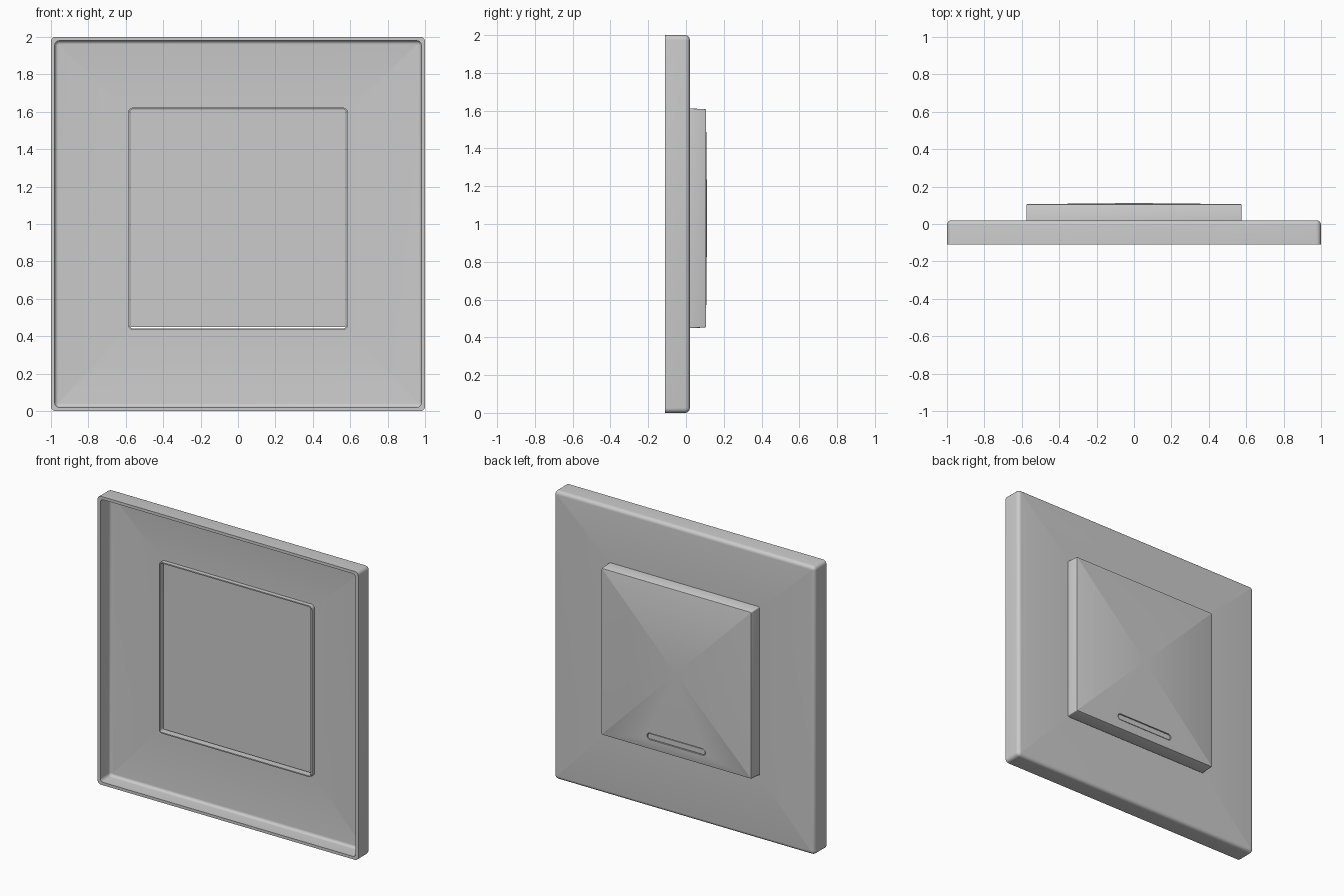
import bpy, bmesh, math

if "Cube" in bpy.data.objects:
    bpy.data.objects.remove(bpy.data.objects["Cube"])


def rounded_ring(bm, hx, hz, r, y, cz, seg=5):
    """Rounded rectangle of vertices in the XZ plane at depth y."""
    ring = []
    for k, (sx, sz) in enumerate([(1, 1), (-1, 1), (-1, -1), (1, -1)]):
        for i in range(seg + 1):
            a = math.pi / 2 * (k + i / seg)
            ring.append(bm.verts.new((sx * (hx - r) + r * math.cos(a), y,
                                      cz + sz * (hz - r) + r * math.sin(a))))
    return ring


def loft(name, rings, cyclic=False, peak=None):
    """Skin a list of (hx, hz, radius, y, cz) rings into one object."""
    bm = bmesh.new()
    loops = [rounded_ring(bm, *r) for r in rings]
    pairs = list(zip(loops, loops[1:]))
    if cyclic:
        pairs.append((loops[-1], loops[0]))
    for a, b in pairs:
        n = len(a)
        for i in range(n):
            j = (i + 1) % n
            bm.faces.new((a[i], a[j], b[j], b[i]))
    if not cyclic:
        bm.faces.new(loops[0])
        if peak:
            c = bm.verts.new(peak)
            last = loops[-1]
            for i in range(len(last)):
                bm.faces.new((last[i], last[(i + 1) % len(last)], c))
        else:
            bm.faces.new(loops[-1])
    bmesh.ops.recalc_face_normals(bm, faces=bm.faces)
    me = bpy.data.meshes.new(name)
    bm.to_mesh(me)
    bm.free()
    ob = bpy.data.objects.new(name, me)
    bpy.context.collection.objects.link(ob)
    return ob


def smooth(ob):
    bpy.ops.object.select_all(action='DESELECT')
    ob.select_set(True)
    bpy.context.view_layer.objects.active = ob
    bpy.ops.object.shade_smooth_by_angle(angle=math.radians(35))


# wall plate: hollow shell with rounded front rim and a collar round the opening
HZ = 1.028
rings = [(1, 1, 0.025, -0.11, 1)]
for i in range(7):
    a = math.pi / 2 * i / 6
    d = 0.025 * (1 - math.cos(a))
    rings.append((1 - d, 1 - d, 0.027 - d, -0.005 + 0.025 * math.sin(a), 1))
rings += [(0.579, 0.586, 0.016, 0.02, HZ), (0.579, 0.586, 0.016, -0.03, HZ),
          (0.587, 0.594, 0.024, -0.03, HZ), (0.587, 0.594, 0.024, 0.0, HZ)]
for i in range(6, -1, -1):
    a = math.pi / 2 * i / 6
    d = 0.02 * (1 - math.cos(a))
    rings.append((0.98 - d, 0.98 - d, 0.024 - d, -0.02 + 0.02 * math.sin(a), 1))
rings.append((0.98, 0.98, 0.024, -0.11, 1))
smooth(loft("wall_plate", rings, cyclic=True))

# rocker button: slightly tapered block with a very shallow pyramid face
BZ = 1.03
button = loft("rocker_button", [
    (0.576, 0.582, 0.006, 0.005, BZ), (0.576, 0.582, 0.006, 0.02, BZ),
    (0.575, 0.578, 0.006, 0.101, BZ), (0.573, 0.576, 0.004, 0.105, BZ),
    (0.570, 0.573, 0.002, 0.106, BZ)], peak=(0, 0.112, BZ))

# indicator slot cut into the lower part of the button
cutter = loft("slot_cutter", [(0.225, 0.023, 0.0229, 0.085, 0.54),
                              (0.225, 0.023, 0.0229, 0.15, 0.54)])
cutter.hide_render = True
cutter.hide_viewport = True
cut = button.modifiers.new("slot", 'BOOLEAN')
cut.operation = 'DIFFERENCE'
cut.solver = 'EXACT'
cut.object = cutter
bpy.context.view_layer.objects.active = button
bpy.ops.object.modifier_apply(modifier=cut.name)
bpy.data.objects.remove(cutter)
smooth(button)

# indicator lens seated in the slot
smooth(loft("indicator_lens", [(0.220, 0.018, 0.0179, 0.083, 0.54),
                               (0.220, 0.018, 0.0179, 0.104, 0.54)]))
